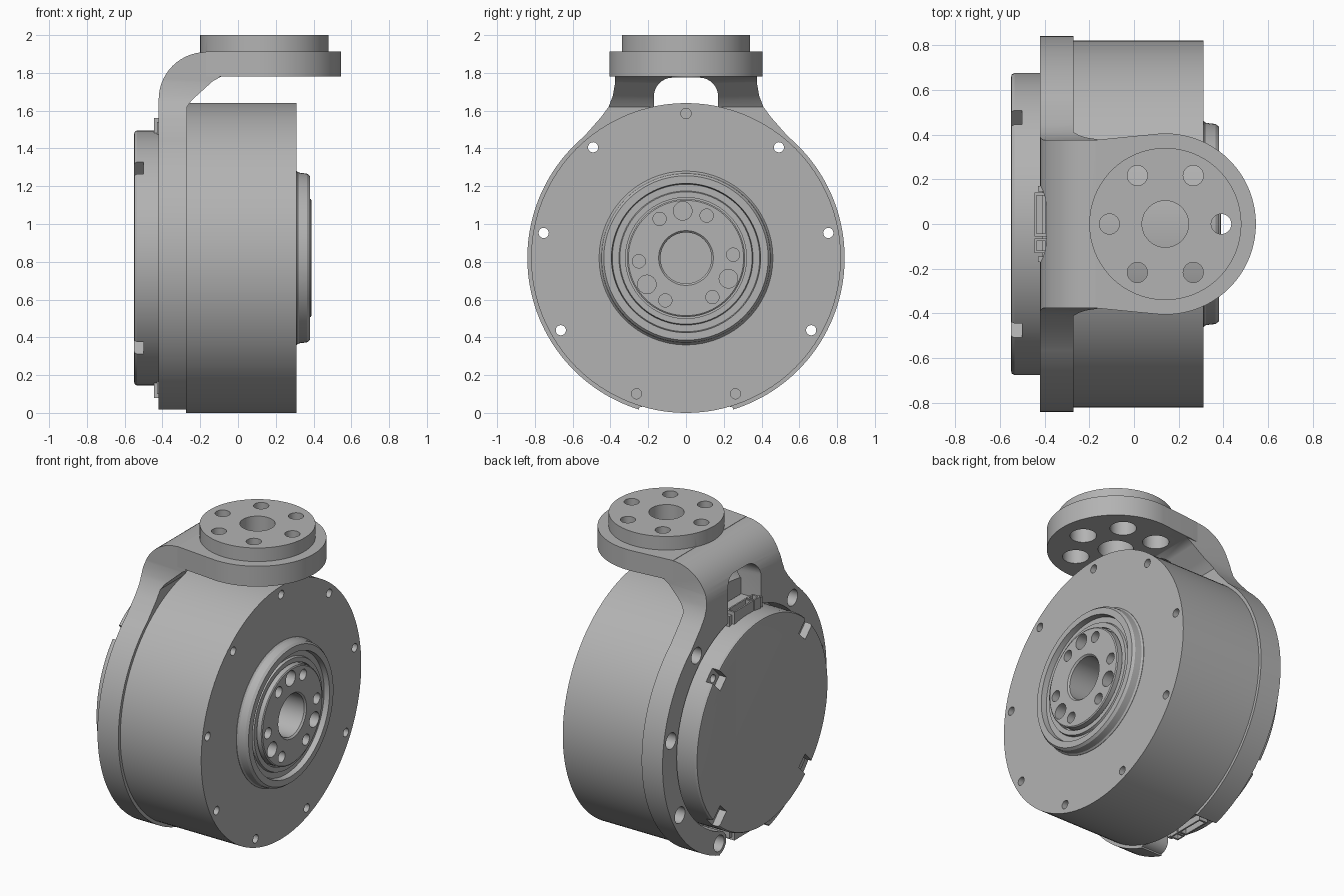
import bpy, bmesh, math
from mathutils import Matrix, Vector

if "Cube" in bpy.data.objects:
    bpy.data.objects.remove(bpy.data.objects["Cube"])

CZ = 0.82                                   # height of the motor axis
grey = bpy.data.materials.new("satin grey")
grey.diffuse_color = (0.45, 0.45, 0.45, 1)
grey.use_nodes = True
grey.node_tree.nodes["Principled BSDF"].inputs["Base Color"].default_value = grey.diffuse_color


def make(name, bm):
    bmesh.ops.remove_doubles(bm, verts=bm.verts, dist=1e-5)
    bmesh.ops.recalc_face_normals(bm, faces=bm.faces)
    me = bpy.data.meshes.new(name)
    bm.to_mesh(me)
    bm.free()
    ob = bpy.data.objects.new(name, me)
    bpy.context.collection.objects.link(ob)
    me.materials.append(grey)
    return ob


def lathe(name, prof, n=96):
    """Spin an (x, radius) profile about the motor axis."""
    bm = bmesh.new()
    rings = [[bm.verts.new((x, r * math.cos(2 * math.pi * i / n), CZ + r * math.sin(2 * math.pi * i / n)))
              for i in range(n)] for x, r in prof]
    for a, b in zip(rings, rings[1:]):
        for i in range(n):
            j = (i + 1) % n
            bm.faces.new((a[i], a[j], b[j], b[i]))
    bm.faces.new(rings[0])
    bm.faces.new(rings[-1])
    return make(name, bm)


def prism(name, pts, axis, a, b):
    """Extrude a 2D outline along an axis from a to b."""
    put = {'x': lambda p, t: (t, p[0], p[1]), 'y': lambda p, t: (p[0], t, p[1]),
           'z': lambda p, t: (p[0], p[1], t)}[axis]
    bm = bmesh.new()
    lo = [bm.verts.new(put(p, a)) for p in pts]
    hi = [bm.verts.new(put(p, b)) for p in pts]
    bm.faces.new(lo)
    bm.faces.new(hi)
    for i in range(len(pts)):
        j = (i + 1) % len(pts)
        bm.faces.new((lo[i], lo[j], hi[j], hi[i]))
    return make(name, bm)


def arc(cx, cy, r, a0, a1, n):
    return [(cx + r * math.cos(math.radians(a0 + (a1 - a0) * i / n)),
             cy + r * math.sin(math.radians(a0 + (a1 - a0) * i / n))) for i in range(n + 1)]


def disc(axis, cx, cy, r, a, b, n=32):
    return prism("cutter", arc(cx, cy, r, 0, 360 - 360 / n, n - 1), axis, a, b)


def polar(r, deg):
    return r * math.cos(math.radians(deg)), CZ + r * math.sin(math.radians(deg))


def box(name, x, y, z):
    return prism(name, [(x[0], y[0]), (x[1], y[0]), (x[1], y[1]), (x[0], y[1])], 'z', *z)


def boolean(ob, tools, op='DIFFERENCE'):
    for t in tools:
        m = ob.modifiers.new("bool", 'BOOLEAN')
        m.operation, m.solver, m.object = op, 'EXACT', t
        bpy.context.view_layer.objects.active = ob
        bpy.ops.object.modifier_apply(modifier=m.name)
        bpy.data.objects.remove(t)


# motor can with rim screw holes; six of them run right through
body = lathe("motor_body", [(-0.275, 0.82), (0.31, 0.82)], 128)
cuts = []
for k in range(9):
    ang = 90 + 40 * k
    through = ang % 360 in (50, 130, 10, 170, 330, 210)
    cuts.append(disc('x', *polar(0.765, ang), 0.027, -0.4 if through else 0.2, 0.4, 20))
cuts.append(disc('x', 0, CZ, 0.37, 0.15, 0.4, 64))
boolean(body, cuts)

# front bearing ring and output hub
lathe("bearing_ring", [(0.2, 0.37), (0.2, 0.46), (0.312, 0.46), (0.322, 0.452), (0.365, 0.447), (0.38, 0.435),
                       (0.38, 0.395), (0.345, 0.39), (0.345, 0.355), (0.36, 0.35), (0.36, 0.32), (0.2, 0.32)])
hub = lathe("output_hub", [(0.12, 0.375), (0.335, 0.375), (0.335, 0.312), (0.385, 0.312), (0.39, 0.305),
                           (0.39, 0.145), (0.38, 0.135), (0.13, 0.135)])
cuts = []
for k in range(3):
    cuts.append(disc('x', *polar(0.25, 94 + 120 * k), 0.049, 0.3, 0.45))
    for d in (-30, 30):
        cuts.append(disc('x', *polar(0.25, 94 + d + 120 * k), 0.035, 0.3, 0.45))
boolean(hub, cuts)

# rear cover with four slotted screw pockets
cap = lathe("rear_cover", [(-0.27, 0.675), (-0.535, 0.675), (-0.547, 0.668), (-0.55, 0.655)], 128)
cuts = []
for ang in (45, 135, 225, 315):
    u = Vector((math.cos(math.radians(ang)), math.sin(math.radians(ang))))
    v = Vector((-u.y, u.x))
    o = Vector((0, CZ))
    cuts.append(prism("cutter", [o + u * r + v * s for r, s in
                                 ((0.57, -0.045), (0.72, -0.045), (0.72, 0.045), (0.57, 0.045))], 'x', -0.6, -0.50))
    cuts.append(disc('x', *polar(0.62, ang), 0.026, -0.55, -0.45, 16))
boolean(cap, cuts)

# bracket: ring outline with flared neck, cut to the bent side profile
half = [(0.375, 1.95), (0.375, 1.75), (0.387, 1.68), (0.41, 1.62), (0.45, 1.565), (0.49, 1.52)]
side = half + arc(0, CZ, 0.84, 50, -90, 60)
outline = side + [(-y, z) for y, z in reversed(side[:-1])]
bracket = prism("bracket", outline, 'x', -0.6, 0.3)
elbow = [(-0.42, -0.1)] + arc(-0.17, 1.66, 0.25, 180, 90, 14) + [
    (0.05, 1.91), (0.05, 1.78), (-0.09, 1.78), (-0.135, 1.755), (-0.245, 1.655), (-0.27, 1.62), (-0.27, -0.1)]
boolean(bracket, [prism("cutter", elbow, 'y', -1, 1)], 'INTERSECT')
arch = [(-0.17, 1.3), (0.17, 1.3)] + arc(0.07, 1.675, 0.1, 0, 90, 8) + arc(-0.07, 1.675, 0.1, 90, 180, 8)
boolean(bracket, [disc('x', 0, CZ, 0.695, -0.6, 0, 128), prism("cutter", arch, 'x', -0.6, 0.04),
                  box("cutter", (-0.6, 0), (-0.25, 0.25), (-0.2, 0.4))])
boolean(bracket, [disc('x', *polar(0.765, a), 0.074, -0.42, -0.27) for a in (-70, -110)], 'UNION')
boolean(bracket, [disc('x', *polar(0.765, a), 0.052, -0.6, 0) for a in (50, 10, -30, -70, 130, 170, 210, 250)])

# round head plate and raised flange with bolt circle, wider bores below
head = [(-0.17, 0.376)] + arc(0.14, 0, 0.405, 94, -94, 64) + [(-0.17, -0.376)]
boolean(bracket, [prism("cutter", head, 'z', 1.78, 1.912), disc('z', 0.14, 0, 0.34, 1.85, 2.0, 96)], 'UNION')
cuts = [disc('z', 0.14, 0, 0.104, 1.6, 2.1, 48)]
for k in range(6):
    x, y = 0.14 + 0.25 * math.cos(k * math.pi / 3), 0.25 * math.sin(k * math.pi / 3)
    cuts += [disc('z', x, y, 0.045, 1.7, 2.1), disc('z', x, y, 0.078, 1.7, 1.9)]
boolean(bracket, cuts)

# cable sockets at the top and bottom of the rear cover
for name, s in (("top", 1), ("bottom", -1)):
    def z(a, b):
        return tuple(sorted((CZ + s * a, CZ + s * b)))
    box(name + "_connector_base", (-0.41, -0.28), (-0.165, 0.165), z(0.62, 0.70))
    for part, y0, y1 in (("wide", -0.055, 0.14), ("narrow", -0.13, -0.065)):
        sock = box(f"{name}_{part}_socket", (-0.445, -0.385), (y0, y1), z(0.62, 0.74))
        boolean(sock, [box("cutter", (-0.435, -0.395), (y0 + 0.012, y1 - 0.012), z(0.68, 0.8))])
    for sy in (-1, 1):
        box(f"{name}_connector_ear", (-0.43, -0.40), tuple(sorted((sy * 0.145, sy * 0.17))), z(0.62, 0.72))

# smooth shading with crisp edges
bpy.ops.object.select_all(action='DESELECT')
for ob in bpy.context.scene.objects:
    ob.select_set(True)
    bpy.context.view_layer.objects.active = ob
bpy.ops.object.shade_smooth_by_angle(angle=math.radians(30))
